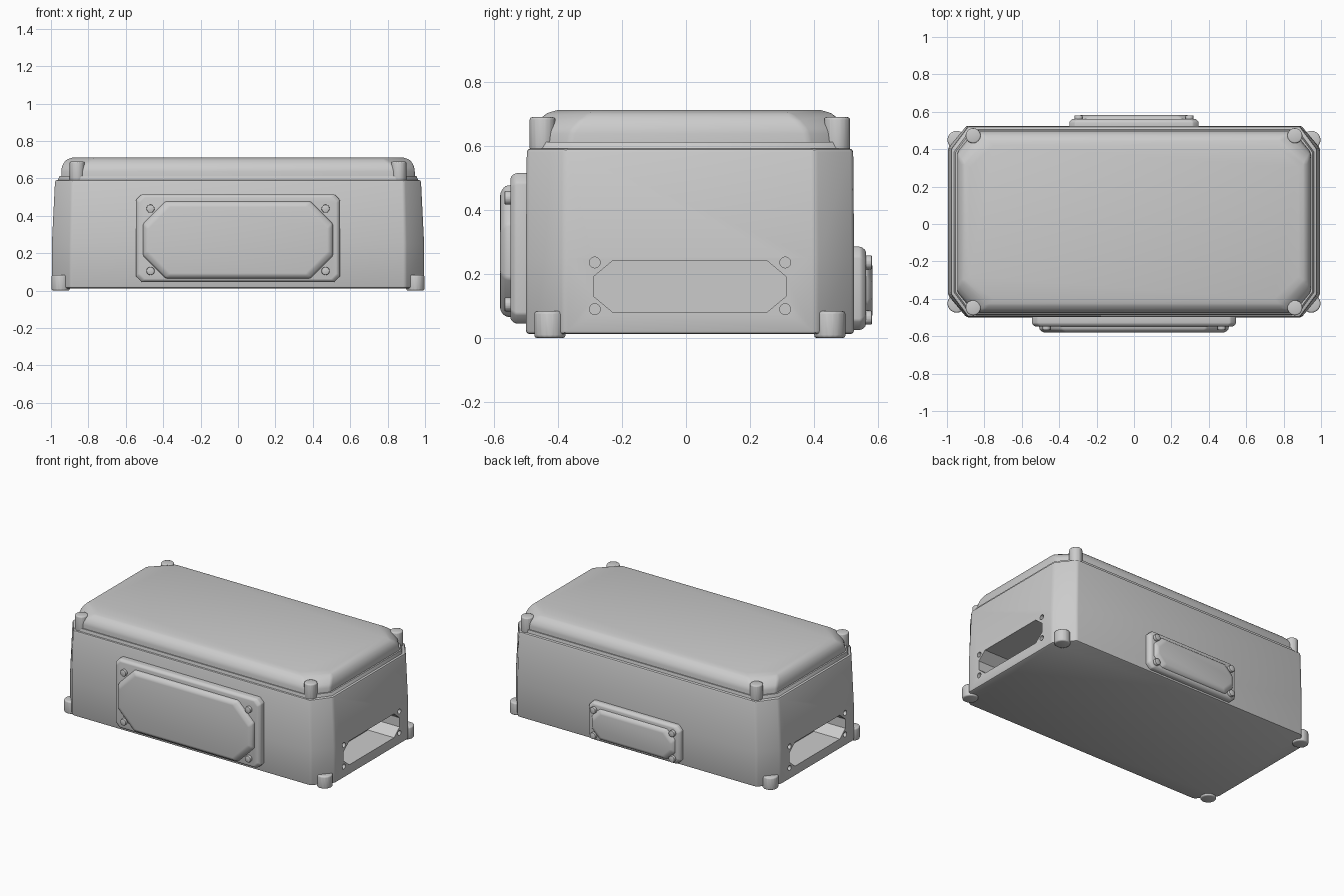
import bpy, bmesh
from mathutils import Matrix, Vector

if "Cube" in bpy.data.objects:
    bpy.data.objects.remove(bpy.data.objects["Cube"])

UP = Matrix.Identity(4)
# local (u, v, depth) frames for parts on the front, back and end walls
FRONT = Matrix(((1, 0, 0, 0), (0, 0, -1, 0), (0, 1, 0, 0), (0, 0, 0, 1)))
BACK = Matrix(((-1, 0, 0, 0), (0, 0, 1, 0), (0, 1, 0, 0), (0, 0, 0, 1)))
RIGHT = Matrix(((0, 0, 1, 0), (1, 0, 0, 0), (0, 1, 0, 0), (0, 0, 0, 1)))
LEFT = Matrix(((0, 0, -1, 0), (1, 0, 0, 0), (0, 1, 0, 0), (0, 0, 0, 1)))


def make_object(name, bm):
    bmesh.ops.recalc_face_normals(bm, faces=bm.faces)
    mesh = bpy.data.meshes.new(name)
    bm.to_mesh(mesh)
    bm.free()
    ob = bpy.data.objects.new(name, mesh)
    bpy.context.collection.objects.link(ob)
    return ob


def activate(ob):
    bpy.ops.object.select_all(action='DESELECT')
    ob.select_set(True)
    bpy.context.view_layer.objects.active = ob


def bevel(ob, width, segments=3):
    m = ob.modifiers.new("bevel", 'BEVEL')
    m.width, m.segments, m.limit_method = width, segments, 'ANGLE'
    m.angle_limit = 0.3
    activate(ob)
    bpy.ops.object.modifier_apply(modifier=m.name)


def smooth(ob):
    activate(ob)
    bpy.ops.object.shade_smooth_by_angle(angle=0.6)


def octagon(x, y0, y1, cx, cy):
    return [(-x + cx, y0), (x - cx, y0), (x, y0 + cy), (x, y1 - cy),
            (x - cx, y1), (-x + cx, y1), (-x, y1 - cy), (-x, y0 + cy)]


def loft(name, sections, frame=UP):
    """Stack of eight-sided sections: (half width, v0, v1, cut u, cut v, depth)."""
    bm = bmesh.new()
    rings = [[bm.verts.new(frame @ Vector((u, v, s[5]))) for u, v in octagon(*s[:5])]
             for s in sections]
    for a, b in zip(rings, rings[1:]):
        for i in range(8):
            j = (i + 1) % 8
            bm.faces.new((a[i], a[j], b[j], b[i]))
    bm.faces.new(rings[0])
    bm.faces.new(rings[-1])
    return make_object(name, bm)


def cylinder(name, pos, radius, depth, frame=UP):
    bm = bmesh.new()
    bmesh.ops.create_cone(bm, cap_ends=True, segments=16, radius1=radius, radius2=radius,
                          depth=depth, matrix=frame @ Matrix.Translation(pos))
    return make_object(name, bm)


def cut(ob, cutter):
    cutter.hide_render = True
    m = ob.modifiers.new("cut", 'BOOLEAN')
    m.operation, m.object, m.solver = 'DIFFERENCE', cutter, 'EXACT'
    activate(ob)
    bpy.ops.object.modifier_apply(modifier=m.name)
    bpy.data.objects.remove(cutter)


# Main housing with cut corners and slight draft
body = loft("housing", [(0.995, -0.5, 0.525, 0.10, 0.12, 0.012),
                        (0.995, -0.5, 0.525, 0.10, 0.12, 0.25),
                        (0.978, -0.497, 0.522, 0.09, 0.12, 0.592)])
bevel(body, 0.012, 2)

# End openings with a screw hole at each corner
for side in (LEFT, RIGHT):
    cut(body, loft("opening_cutter", [(0.30, 0.08, 0.242, 0.06, 0.05, 0.80),
                                      (0.30, 0.08, 0.242, 0.06, 0.05, 1.1)],
                   side @ Matrix.Translation((0.012, 0, 0))))
    for y in (-0.285, 0.31):
        for z in (0.09, 0.236):
            cut(body, cylinder("hole_cutter", (y, z, 1.0), 0.017, 0.10, side))
smooth(body)

# Lid: recessed seam, skirt and rounded crown
lid = loft("lid", [(0.945, -0.475, 0.495, 0.09, 0.11, 0.575),
                   (0.945, -0.475, 0.495, 0.09, 0.11, 0.605),
                   (0.945, -0.475, 0.495, 0.10, 0.12, 0.650),
                   (0.935, -0.46, 0.48, 0.12, 0.13, 0.680),
                   (0.915, -0.435, 0.455, 0.13, 0.13, 0.702),
                   (0.88, -0.40, 0.42, 0.13, 0.12, 0.712)])
bevel(lid, 0.012, 2)
smooth(lid)

# Lid rim resting on the housing
rim = loft("lid_rim", [(0.965, -0.487, 0.507, 0.09, 0.12, 0.585),
                       (0.955, -0.482, 0.502, 0.09, 0.12, 0.612)])
smooth(rim)

# Lid screw bosses and corner mounting feet
for sx in (-1, 1):
    for sy in (-1, 1):
        boss = cylinder("lid_screw_boss", (sx * 0.86, sy * 0.46 + 0.012, 0.637), 0.041, 0.105)
        bevel(boss, 0.024)
        smooth(boss)
        foot = cylinder("mounting_foot", (sx * 0.948, sy * 0.437 + 0.012, 0.042), 0.05, 0.084)
        bevel(foot, 0.016)
        smooth(foot)


def cover(name, frame, w, z0, z1, base, mid, top, inset, corner):
    """Flange plate with a raised eight-sided panel and four screws."""
    flange = loft(name + "_flange", [(w, z0, z1, 0.03, 0.03, base - 0.03),
                                     (w, z0, z1, 0.03, 0.03, mid - 0.015),
                                     (w - 0.015, z0 + 0.012, z1 - 0.012, 0.03, 0.03, mid)], frame)
    bevel(flange, 0.006, 2)
    smooth(flange)
    a, b = w - inset, corner
    panel = loft(name + "_panel", [(a, z0 + 0.018, z1 - inset, b, b, mid - 0.02),
                                   (a - 0.005, z0 + 0.022, z1 - inset - 0.005, b, b, top - 0.015),
                                   (a - 0.025, z0 + 0.04, z1 - inset - 0.025, b, b, top)], frame)
    bevel(panel, 0.008, 2)
    smooth(panel)
    d = corner * 0.35
    for u in (-a + d, a - d):
        for v in (z0 + 0.018 + d, z1 - inset - d):
            screw = cylinder(name + "_screw", (u, v, mid + 0.004), 0.022, 0.03, frame)
            bevel(screw, 0.008, 2)
            smooth(screw)


cover("front_cover", FRONT, 0.545, 0.045, 0.515, 0.5, 0.548, 0.58, 0.035, 0.12)
cover("back_cover", BACK, 0.345, 0.025, 0.285, 0.525, 0.562, 0.582, 0.028, 0.06)
